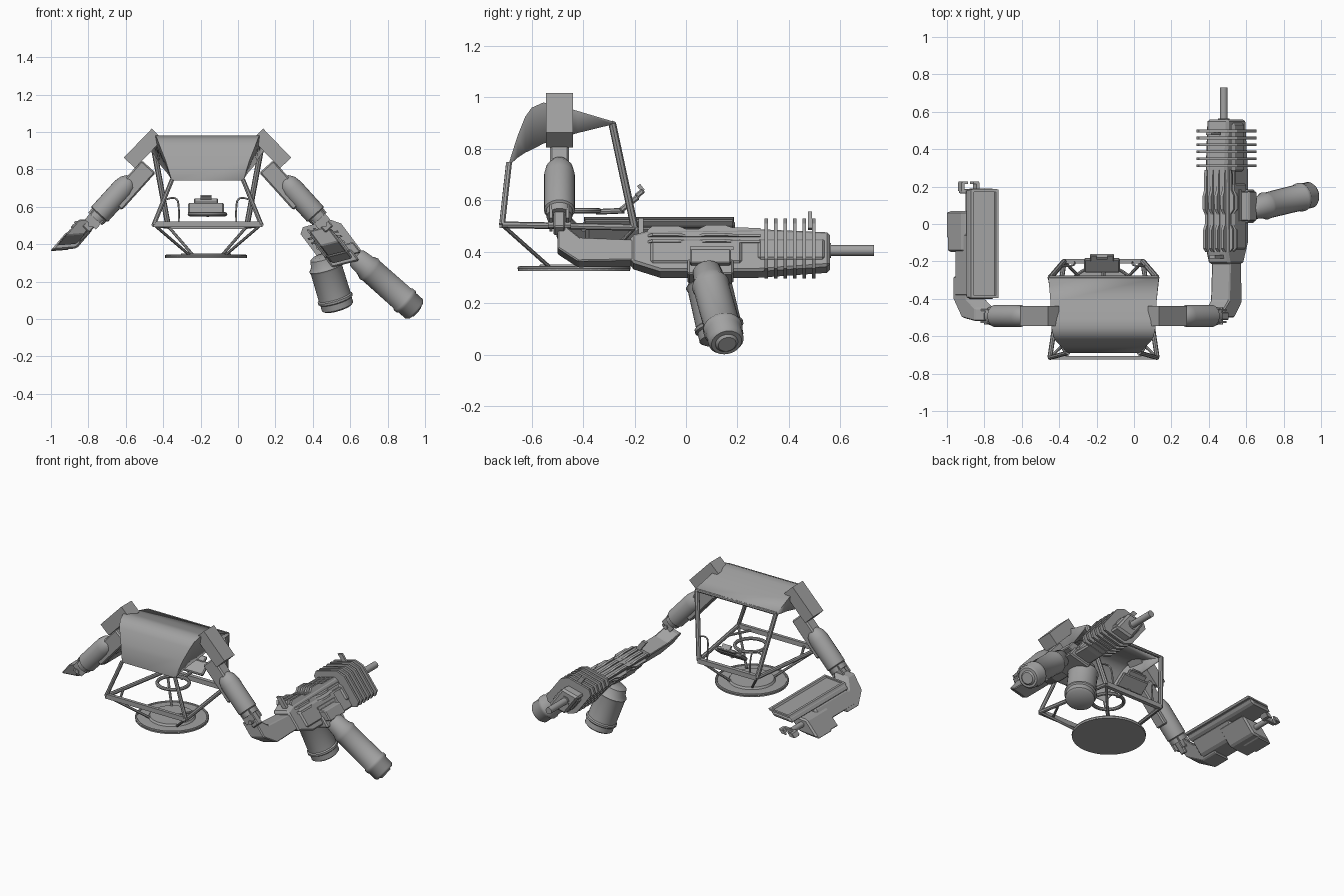
import bpy, bmesh, math
from mathutils import Matrix, Vector

if "Cube" in bpy.data.objects:
    bpy.data.objects.remove(bpy.data.objects["Cube"])

grey = bpy.data.materials.new("plain grey")
grey.use_nodes = True
tone = (0.36, 0.36, 0.36, 1)
grey.diffuse_color = tone
grey.node_tree.nodes["Principled BSDF"].inputs["Base Color"].default_value = tone

CX = -0.163          # centre line of the cabin
ARM_Y = -0.492


def finish(name, bm, smooth=False, bevel=0):
    bmesh.ops.recalc_face_normals(bm, faces=bm.faces)
    mesh = bpy.data.meshes.new(name)
    bm.to_mesh(mesh)
    bm.free()
    ob = bpy.data.objects.new(name, mesh)
    bpy.context.collection.objects.link(ob)
    mesh.materials.append(grey)
    if bevel:
        mod = ob.modifiers.new("Bevel", "BEVEL")
        mod.width, mod.segments = bevel, 1
    if smooth:
        bpy.ops.object.select_all(action="DESELECT")
        ob.select_set(True)
        bpy.context.view_layer.objects.active = ob
        bpy.ops.object.shade_smooth_by_angle(angle=math.radians(40))
    return ob


def frame(x, z, degrees, y=0):
    return Matrix.Translation((x, y, z)) @ Matrix.Rotation(math.radians(degrees), 4, "Y")


def slanted(x, z, across, up):
    """Sheared frame for the tools: across and up are (x, z) directions."""
    return Matrix(((across[0], 0, up[0], x), (0, 1, 0, 0), (across[1], 0, up[1], z), (0, 0, 0, 1)))


def box(name, centre, size, M=Matrix(), bevel=0):
    bm = bmesh.new()
    bmesh.ops.create_cube(bm, size=1, matrix=M @ Matrix.Translation(centre) @ Matrix.Diagonal((*size, 1)))
    return finish(name, bm, bevel=bevel)


def prism(name, outline, place, lo, hi, M=Matrix(), bevel=0):
    """Outline swept from lo to hi; place turns (a, b, depth) into a point."""
    bm = bmesh.new()
    ends = [[bm.verts.new(M @ Vector(place(a, b, d))) for a, b in outline] for d in (lo, hi)]
    bm.faces.new(ends[0])
    bm.faces.new(ends[1])
    n = len(outline)
    for i in range(n):
        j = (i + 1) % n
        bm.faces.new((ends[0][i], ends[0][j], ends[1][j], ends[1][i]))
    return finish(name, bm, bevel=bevel)


def side(a, b, d):
    return (d, a, b)


def cross(a, b, d):
    return (a, d, b)


def turned(name, start, end, rings, seg=24):
    """Round part on an axis; rings are (fraction along, radius)."""
    start, end = Vector(start), Vector(end)
    spin = (end - start).to_track_quat("Z", "Y")
    bm = bmesh.new()
    loops = []
    for t, r in rings:
        c = start.lerp(end, t)
        loops.append([bm.verts.new(c + spin @ Vector((r * math.cos(k * math.tau / seg), r * math.sin(k * math.tau / seg), 0)))
                      for k in range(seg)])
    for p, q in zip(loops, loops[1:]):
        for k in range(seg):
            m = (k + 1) % seg
            bm.faces.new((p[k], p[m], q[m], q[k]))
    bm.faces.new(loops[0])
    bm.faces.new(loops[-1])
    return finish(name, bm, smooth=True)


def rod(name, a, b, r=0.012, seg=8):
    return turned(name, a, b, [(0, r), (1, r)], seg)


def path(name, points, r):
    cu = bpy.data.curves.new(name, "CURVE")
    cu.dimensions = "3D"
    cu.bevel_depth, cu.bevel_resolution, cu.resolution_u = r, 2, 6
    sp = cu.splines.new("NURBS")
    sp.points.add(len(points) - 1)
    for p, co in zip(sp.points, points):
        p.co = (*co, 1)
    sp.use_endpoint_u, sp.order_u = True, 3
    ob = bpy.data.objects.new(name, cu)
    cu.materials.append(grey)
    bpy.context.collection.objects.link(ob)


def ring(name, centre, radius, r):
    bpy.ops.mesh.primitive_torus_add(location=centre, major_radius=radius, minor_radius=r,
                                     major_segments=36, minor_segments=8)
    ob = bpy.context.object
    ob.name = name
    ob.data.materials.append(grey)
    bpy.ops.object.shade_smooth_by_angle()


# Canopy sheet with side flaps: y, z, half width, flap edge z, flap half width
stations = [(-.69, .74, .19, .735, .19), (-.655, .85, .225, .765, .205), (-.625, .925, .255, .785, .22),
            (-.6, .96, .268, .797, .23), (-.555, .98, .278, .82, .25), (-.51, .973, .28, .835, .262),
            (-.42, .947, .283, .862, .275), (-.285, .907, .295, .895, .298)]
bm = bmesh.new()
rows = [[bm.verts.new((CX + x, y, h)) for x, h in ((-wl, zl), (-w, z), (w, z), (wl, zl))]
        for y, z, w, zl, wl in stations]
for p, q in zip(rows, rows[1:]):
    for k in range(3):
        bm.faces.new((p[k], p[k + 1], q[k + 1], q[k]))
canopy = finish("canopy", bm, smooth=True)
canopy.modifiers.new("Thickness", "SOLIDIFY").thickness = 0.01

# Cabin cage, mirrored about the centre line
for s, tag in ((1, "left"), (-1, "right")):
    front = (CX + s * .287, -.715, .505)
    back = (CX + s * .21, -.2, .495)
    rod("front_post_" + tag, front, (CX + s * .19, -.688, .745), .012)
    rod("back_post_" + tag, back, (CX + s * .285, -.287, .9), .015)
    rod("belt_side_" + tag, front, back, .013)
    rod("front_lower_strut_" + tag, front, (CX + s * .1, -.535, .345), .008)
    rod("back_lower_strut_" + tag, back, (CX + s * .08, -.335, .345), .008)
    rod("belt_brace_" + tag, (CX + s * .19, -.715, .5), (CX + s * .265, -.57, .5), .008)
    path("hand_loop_" + tag, [(CX + s * .155, -.205, .5), (CX + s * .15, -.21, .59), (CX + s * .165, -.225, .66),
                              (CX + s * .22, -.225, .64)], .005)
box("belt_front", (CX, -.715, .507), (.58, .02, .03))
box("belt_back", (CX, -.2, .495), (.42, .025, .03))
rod("canopy_back_bar", (CX - .29, -.285, .9), (CX + .29, -.285, .9), .01)

# Base disc, control ring and tilted console
turned("base_disc", (CX - .008, -.435, .325), (CX - .008, -.435, .35),
       [(0, .218), (.45, .218), (.5, .2), (.5, .14), (1, .132)], 40)
ring("base_rim", (CX - .008, -.435, .336), .212, .008)
ring("control_ring", (CX, -.435, .56), .095, .011)
rod("console_arm", (CX, -.35, .555), (CX, -.24, .56), .011)
console = Matrix.Translation((CX - .008, -.212, .594)) @ Matrix.Rotation(math.radians(38), 4, "X")
box("console_body", (0, -.01, 0), (.19, .09, .022), console, .006)
box("console_head", (0, .045, .006), (.13, .04, .02), console, .005)
box("console_stub", (0, .062, .02), (.06, .015, .03), console)

# Two arms, mirrored; each is built down a sloping line
for s, tag in ((1, "left"), (-1, "right")):
    def at(x, z, tilt):
        return frame(CX + s * x, z, -s * tilt, ARM_Y)
    box("shoulder_" + tag, (0, 0, 0), (.082, .105, .215), at(.343, .912, 44))
    box("upper_arm_" + tag, (0, 0, 0), (.1, .075, .27), at(.405, .715, 42), .008)
    turned("forearm_sleeve_" + tag, (CX + s * .4, ARM_Y, .755), (CX + s * .6, ARM_Y, .535),
           [(0, .012), (.04, .034), (.13, .052), (.26, .06), (.88, .06), (.9, .052), (1, .05)])
    box("wrist_" + tag, (0, 0, 0), (.055, .045, .11), at(.615, .52, 42), .006)
    for k in (-1, 1):
        box("wrist_plate_" + tag, (0, k * .032, 0), (.08, .012, .08), at(.6, .535, 42))
    rod("wrist_pin_" + tag, (CX + s * .625, ARM_Y - .045, .505), (CX + s * .625, ARM_Y + .045, .505), .014)

# Elbow joints linking the arms to the tools
G = slanted(.495, .395, (.97, .25), (-.6, .8))
P = slanted(-.805, .52, (1, .08), (.65, .76))
prism("left_elbow", [(-.5, .11), (-.46, .11), (-.41, .06), (-.2, .05), (-.2, -.05), (-.42, -.055), (-.5, .01)],
      side, -.052, .052, G, .006)
prism("right_elbow", [(-.52, .02), (-.45, .02), (-.4, -.05), (-.28, -.05), (-.28, -.16), (-.4, -.16), (-.5, -.09)],
      side, -.06, .045, P, .006)

# Cannon body, barrel and cooling fins
body = [(-.215, .07), (-.15, .092), (.3, .1), (.56, .085), (.56, -.08), (.28, -.105), (-.1, -.105), (-.215, -.06)]
prism("cannon_body", body, side, -.06, .06, G, .012)
box("cannon_receiver", (0, .04, -.01), (.14, .36, .12), G, .012)
box("cannon_shroud", (0, .41, 0), (.14, .28, .12), G, .02)
turned("cannon_barrel", (.48, .5, .405), (.48, .73, .405), [(0, .03), (.28, .03), (.28, .021), (1, .021)], 20)
w, h, c = .112, .122, .035
plate = [(-w, -h + c), (-w + c, -h), (w - c, -h), (w, -h + c), (w, h - c), (w - c, h), (-w + c, h), (-w, h - c)]
for i in range(6):
    y = .305 + i * .037
    prism("cooling_fin", plate, cross, y, y + .014, Matrix.Translation((0, 0, .018)) @ G)
box("rear_sight", (.02, -.175, .12), (.03, .02, .08), G)
box("front_sight", (.02, .482, .15), (.03, .014, .08), G)

# Wavy ribs along the top and flanks
wave = [(-.15, .095), (-.13, .115), (-.03, .115), (0, .1), (.05, .1), (.08, .12), (.15, .12), (.18, .107), (.29, .105)]
rib = wave + [(.29, .08), (-.15, .08)]
for i in range(4):
    d = -.058 + i * .033
    prism("top_rib", rib, side, d, d + .014, G)
for s in (-1, 1):
    for z in (.06, .03):
        prism("flank_rib", [(y, s * (t - .037)) for y, t in rib], lambda a, b, d: (b, a, d), z, z + .012, G)
    box("flank_slot", (s * .073, .1, 0), (.008, .17, .016), G)

# Canister mount and two hanging canisters
box("canister_mount", (.005, .095, -.09), (.15, .18, .075), G, .008)
box("canister_side_mount", (.085, .095, -.05), (.06, .16, .07), G, .006)
shell = [(0, .04), (.04, .056), (.17, .062), (.23, .074), (.27, .07), (.78, .071), (.8, .077), (.84, .077), (.86, .07),
         (.97, .07), (1, .06)]
turned("outer_canister", (.625, .078, .335), (.95, .158, .047), shell)
turned("inner_canister", (.45, .075, .34), (.535, .14, .058), [(t, r * 1.25) for t, r in shell])
turned("outer_canister_tip", (.945, .157, .05), (.957, .16, .04), [(0, .05), (1, .035)])

# Tool pod: rimmed lid on top, arm housing and gearbox below
box("pod_lid", (0, -.105, -.02), (.14, .59, .04), P, .01)
for s in (-1, 1):
    box("lid_rim_long", (s * .066, -.105, .005), (.014, .58, .014), P)
    box("lid_rim_short", (0, -.105 + s * .284, .005), (.13, .014, .014), P)
box("pod_housing", (0, -.22, -.09), (.125, .34, .11), P, .012)
box("pod_gearbox", (0, -.04, -.13), (.14, .22, .13), P, .01)
box("pod_endbox", (-.02, -.005, -.17), (.1, .14, .06), P, .006)

# Gripper at the end of the gearbox
rod("gripper_shaft", P @ Vector((0, .06, -.12)), P @ Vector((0, .18, -.12)), .018, 12)
box("gripper_palm", (0, .175, -.12), (.09, .025, .03), P, .004)
for s in (-1, 1):
    box("gripper_finger", (s * .04, .2, -.12), (.016, .045, .03), P)
    box("gripper_tip", (s * .03, .22, -.12), (.03, .012, .03), P)
